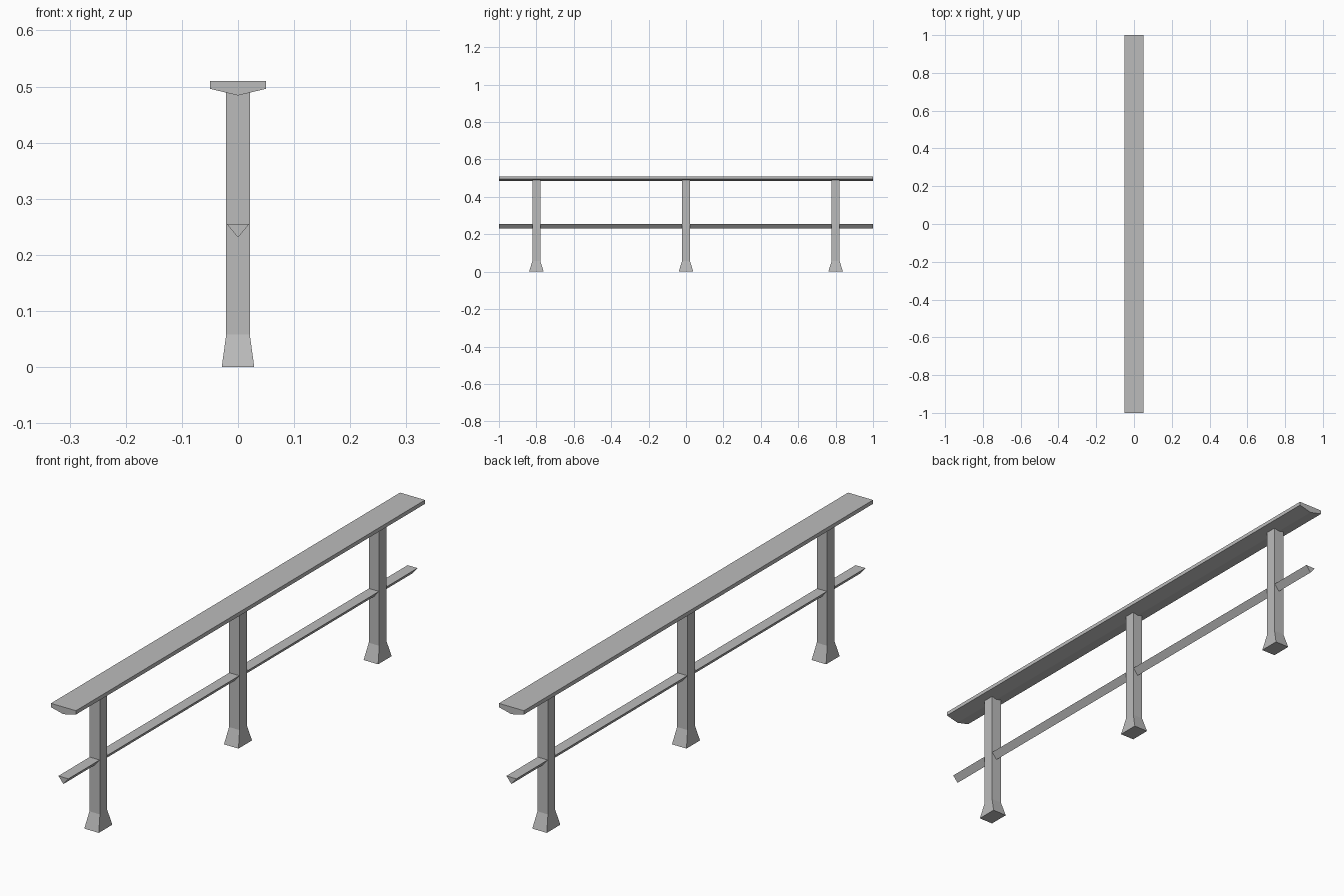
import bpy
import bmesh

cube = bpy.data.objects.get("Cube")
if cube:
    bpy.data.objects.remove(cube, do_unlink=True)

grey = bpy.data.materials.new("plain_grey")
grey.use_nodes = True
colour = (0.5, 0.5, 0.5, 1)
grey.diffuse_color = colour
grey.node_tree.nodes["Principled BSDF"].inputs["Base Color"].default_value = colour


def loft(name, rings):
    """Skin a stack of matching rings and cap both ends."""
    bm = bmesh.new()
    loops = [[bm.verts.new(p) for p in ring] for ring in rings]
    n = len(loops[0])
    for a, b in zip(loops, loops[1:]):
        for i in range(n):
            j = (i + 1) % n
            bm.faces.new((a[i], a[j], b[j], b[i]))
    bm.faces.new(loops[0])
    bm.faces.new(loops[-1])
    bmesh.ops.recalc_face_normals(bm, faces=bm.faces)
    mesh = bpy.data.meshes.new(name)
    bm.to_mesh(mesh)
    bm.free()
    mesh.materials.append(grey)
    obj = bpy.data.objects.new(name, mesh)
    bpy.context.collection.objects.link(obj)
    return obj


def rail(name, profile):
    """Run an x-z profile along the full length."""
    return loft(name, [[(x, y, z) for x, z in profile] for y in (-1, 1)])


def post(name, y):
    """Square post with a flared foot, sunk slightly into the handrail."""
    sections = [(0.029, 0.039, 0), (0.021, 0.021, 0.058), (0.021, 0.021, 0.495)]
    return loft(name, [[(sx * w, y + sy * d, z)
                        for sx, sy in ((-1, -1), (1, -1), (1, 1), (-1, 1))]
                       for w, d, z in sections])


# Rails
rail("handrail", [(-0.05, 0.51), (-0.05, 0.496), (0, 0.484), (0.05, 0.496), (0.05, 0.51)])
rail("middle_rail", [(-0.02, 0.255), (0, 0.231), (0.02, 0.255)])

# Posts
for label, y in (("front", -0.8), ("middle", 0), ("back", 0.8)):
    post(label + "_post", y)
